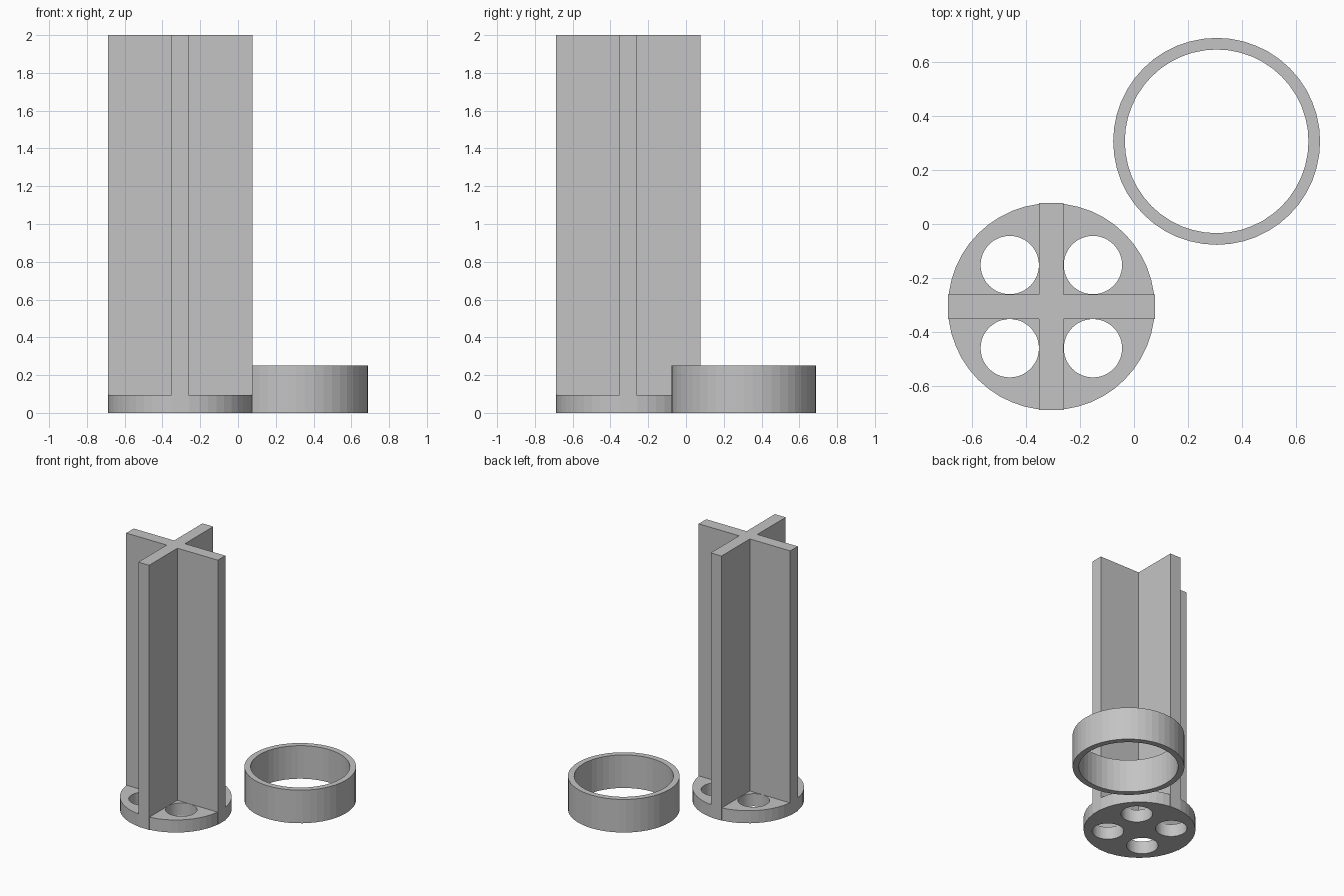
import bpy
import bmesh
from math import cos, sin, tau

if "Cube" in bpy.data.objects:
    bpy.data.objects.remove(bpy.data.objects["Cube"])

RADIUS = 0.383
OFFSET = 0.306
SIDES = 48

grey = bpy.data.materials.new("plain grey")
grey.use_nodes = True
colour = (0.55, 0.55, 0.55, 1)
grey.diffuse_color = colour
grey.node_tree.nodes["Principled BSDF"].inputs["Base Color"].default_value = colour


def circle(radius, cx=0, cy=0, sides=SIDES):
    return [(cx + radius * cos(tau * i / sides), cy + radius * sin(tau * i / sides))
            for i in range(sides)]


def prism(name, outline, z0, z1):
    """Extrude a closed outline from z0 to z1."""
    bm = bmesh.new()
    base = bm.faces.new([bm.verts.new((x, y, z0)) for x, y in outline])
    top = bmesh.ops.extrude_face_region(bm, geom=[base])["geom"]
    bmesh.ops.translate(bm, vec=(0, 0, z1 - z0),
                        verts=[v for v in top if isinstance(v, bmesh.types.BMVert)])
    bmesh.ops.recalc_face_normals(bm, faces=bm.faces)
    mesh = bpy.data.meshes.new(name)
    bm.to_mesh(mesh)
    bm.free()
    mesh.materials.append(grey)
    obj = bpy.data.objects.new(name, mesh)
    bpy.context.collection.objects.link(obj)
    return obj


def combine(target, tool, operation):
    """Apply a boolean and remove the tool object."""
    mod = target.modifiers.new(operation, "BOOLEAN")
    mod.operation = operation
    mod.solver = "EXACT"
    mod.object = tool
    bpy.context.view_layer.objects.active = target
    bpy.ops.object.modifier_apply(modifier=mod.name)
    bpy.data.objects.remove(tool)


# Round foot with four drilled holes
stand = prism("finned_stand", circle(RADIUS), 0, 0.095)
for sx in (-1, 1):
    for sy in (-1, 1):
        hole = prism("hole_cutter", circle(0.108, sx * 0.154, sy * 0.154), -0.1, 0.2)
        combine(stand, hole, "DIFFERENCE")

# Tall cross-shaped fins, flush with the rim and rising from the foot
t, r = 0.045, RADIUS
quarter = [(r, -t), (r, t), (t, t)]
outline = []
for i in range(4):
    outline += quarter
    quarter = [(-y, x) for x, y in quarter]
combine(stand, prism("cross_fins", outline, 0, 2), "UNION")
stand.location = (-OFFSET, -OFFSET, 0)

# Separate open ring
ring = prism("ring", circle(RADIUS), 0, 0.25)
combine(ring, prism("ring_cutter", circle(0.34), -0.1, 0.4), "DIFFERENCE")
ring.location = (OFFSET, OFFSET, 0)
